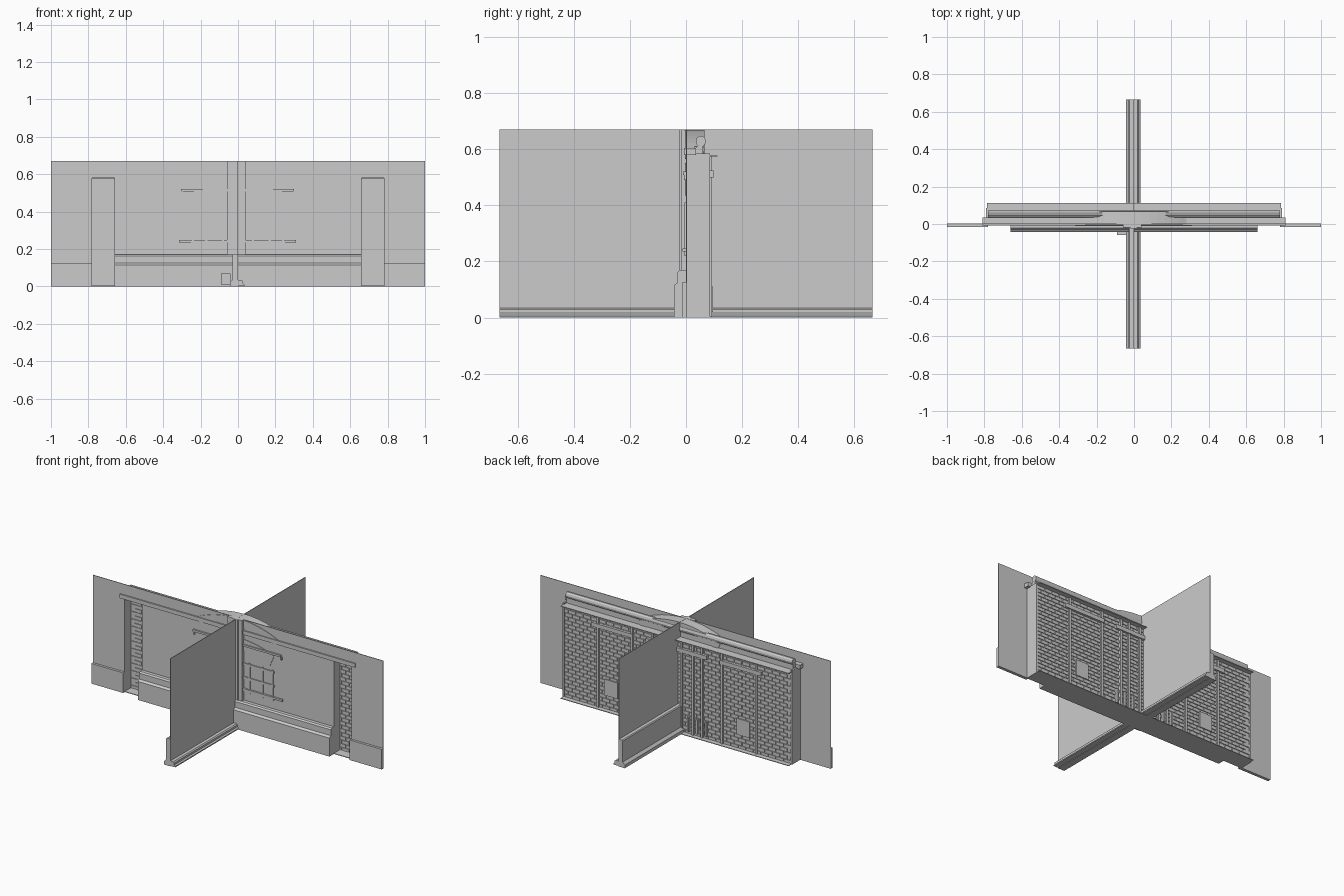
import bpy, math

cube = bpy.data.objects.get("Cube")
if cube:
    bpy.data.objects.remove(cube, do_unlink=True)

grey = bpy.data.materials.new("plain_grey")
grey.use_nodes = True
colour = (0.6, 0.6, 0.6, 1)
grey.diffuse_color = colour
grey.node_tree.nodes["Principled BSDF"].inputs["Base Color"].default_value = colour


def mesh_object(name, verts, faces):
    mesh = bpy.data.meshes.new(name)
    mesh.from_pydata(verts, [], faces)
    mesh.materials.append(grey)
    obj = bpy.data.objects.new(name, mesh)
    bpy.context.collection.objects.link(obj)
    return obj


def box(name, xs, ys, zs):
    verts = [(x, y, z) for x in xs for y in ys for z in zs]
    faces = [(0, 1, 3, 2), (4, 6, 7, 5), (0, 4, 5, 1),
             (2, 3, 7, 6), (0, 2, 6, 4), (1, 5, 7, 3)]
    return mesh_object(name, verts, faces)


def pair(name, xs, ys, zs):
    box("left_" + name, xs, ys, zs)
    box("right_" + name, (-xs[1], -xs[0]), ys, zs)


def extrude(name, profile, axis, lo, hi):
    """Extrude a closed profile along x or y."""
    n = len(profile)
    verts = [(d, a, b) if axis == "x" else (a, d, b) for d in (lo, hi) for a, b in profile]
    faces = [(i, (i + 1) % n, n + (i + 1) % n, n + i) for i in range(n)]
    faces += [tuple(reversed(range(n))), tuple(range(n, 2 * n))]
    return mesh_object(name, verts, faces)


def arch(name, half, foot, peak, thick, ys, steps=14):
    """Segmental arch band with radial ends."""
    rise = peak - foot
    radius = (half * half + rise * rise) / (2 * rise)
    sweep = math.asin(half / radius)
    verts, faces = [], []
    for i in range(steps + 1):
        a = sweep * (2 * i / steps - 1)
        for r in (radius, radius - thick):
            for y in ys:
                verts.append((r * math.sin(a), y, peak - radius + r * math.cos(a)))
    for i in range(steps):
        k = 4 * i
        for a, b in ((0, 1), (1, 3), (3, 2), (2, 0)):
            faces.append((k + a, k + b, k + b + 4, k + a + 4))
    faces += [(0, 2, 3, 1), tuple(4 * steps + i for i in (0, 1, 3, 2))]
    return mesh_object(name, verts, faces)


H = 0.67
SHEET = (0, 0.004)

# Main wall with two tall openings
box("wall_middle", (-0.66, 0.66), SHEET, (0, 0.585))
box("wall_top", (-1, 1), SHEET, (0.585, H))
pair("wall_end", (0.785, 1), SHEET, (0, 0.585))
pair("opening_jamb", (0.78, 0.79), (0, 0.085), (0, 0.585))
pair("inner_jamb", (0.655, 0.66), (0, 0.06), (0, 0.585))

# Cross wall with its skirtings
box("cross_wall", (-0.004, 0), (-0.665, 0.665), (0, H))
tall = [(0, 0), (-0.044, 0), (-0.044, 0.02), (-0.03, 0.035), (-0.03, 0.165), (-0.025, 0.17), (0, 0.17)]
low = [(0, 0.003), (0.034, 0.003), (0.034, 0.01), (0.026, 0.016),
       (0.026, 0.028), (0.02, 0.034), (0, 0.034)]
extrude("cross_tall_skirting", tall, "y", -0.665, 0.665)
extrude("cross_low_skirting", low, "y", -0.665, 0.665)
box("skirting_block", (-0.09, -0.04), (-0.06, -0.03), (0.01, 0.07))

# Main wall skirtings
front = [(0, 0), (-0.043, 0), (-0.043, 0.115), (-0.03, 0.125), (-0.03, 0.162), (-0.022, 0.17), (0, 0.17)]
extrude("front_skirting", front, "x", -0.66, 0.66)
pair("end_skirting", (0.78, 1), (-0.015, 0), (0, 0.125))

# Centre pilaster in the wall corner
box("centre_pilaster", (-0.06, 0.04), (-0.018, 0), (0.17, H))
box("pilaster_rib", (-0.02, 0.015), (-0.024, -0.016), (0.17, H))

# Rail above the openings, floor and roof ledges
box("front_rail", (-0.81, 0.81), (-0.008, 0.035), (0.58, 0.605))
box("floor_ledge", (-0.785, 0.785), (0, 0.112), (0, 0.004))
box("roof_ledge", (-0.785, 0.785), (0.03, 0.112), (0.574, 0.578))

# Gutter pipe along the top of the back
pipe = [(0.053 + 0.018 * math.cos(math.tau * i / 10), 0.628 + 0.02 * math.sin(math.tau * i / 10))
        for i in range(10)]
extrude("back_pipe", pipe, "x", -0.78, 0.78)
box("pipe_support", (-0.78, 0.78), (0.035, 0.06), (0.578, 0.612))

# Running bond brickwork on a recessed backing
box("brick_backing", (-0.78, 0.78), (0.064, 0.078), (0, 0.575))
ROW, WIDTH, GAP = 0.023, 0.052, 0.004
verts, faces = [], []
for row in range(25):
    shift = WIDTH / 2 if row % 2 else 0
    for col in range(31):
        x0 = -0.78 + shift + col * WIDTH
        x1 = min(x0 + WIDTH - GAP, 0.78)
        if x1 <= x0:
            continue
        k = len(verts)
        z0 = row * ROW + GAP / 2
        verts += [(x, y, z) for x in (x0, x1) for y in (0.06, 0.083) for z in (z0, z0 + ROW - GAP)]
        faces += [tuple(k + i for i in f) for f in
                  ((0, 1, 3, 2), (4, 6, 7, 5), (0, 4, 5, 1), (2, 3, 7, 6), (0, 2, 6, 4), (1, 5, 7, 3))]
mesh_object("bricks", verts, faces)

# Posts, lintels and hatches on the brick back
for x in (0.03, 0.11, 0.17, 0.31, 0.545):
    pair("back_post", (x - 0.007, x + 0.007), (0.078, 0.092), (0, 0.575))
pair("back_lintel", (0.3, 0.585), (0.08, 0.098), (0.5, 0.525))
box("centre_lintel", (-0.21, 0.21), (0.08, 0.098), (0.5, 0.525))
pair("hatch", (0.41, 0.5), (0.08, 0.09), (0.09, 0.19))
for x in (0.08, 0.14, 0.2):
    pair("short_stub", (x - 0.006, x + 0.006), (0.08, 0.096), (0.02, 0.11))

# Arches above the centre window
arch("upper_arch", 0.28, 0.605, 0.669, 0.045, (-0.003, 0.066))
arch("lower_arch", 0.25, 0.5, 0.55, 0.07, (-0.003, 0.03))
box("window_head", (-0.28, 0.28), (0.03, 0.062), (0.575, 0.61))

# Window sill, shelf and glazing bars
box("window_sill", (-0.315, 0.31), (-0.012, 0.02), (0.235, 0.247))
box("window_shelf", (-0.305, 0.3), (-0.01, 0.02), (0.508, 0.52))
pair("shelf_end", (0.295, 0.305), (-0.008, 0), (0.49, 0.508))
for z in (0.225, 0.305, 0.39):
    box("window_bar", (-0.25, 0.25), (-0.006, 0), (z, z + 0.014))
for x in (0.08, 0.17, 0.24):
    pair("window_upright", (x - 0.006, x + 0.006), (-0.005, 0), (0.22, 0.41))
